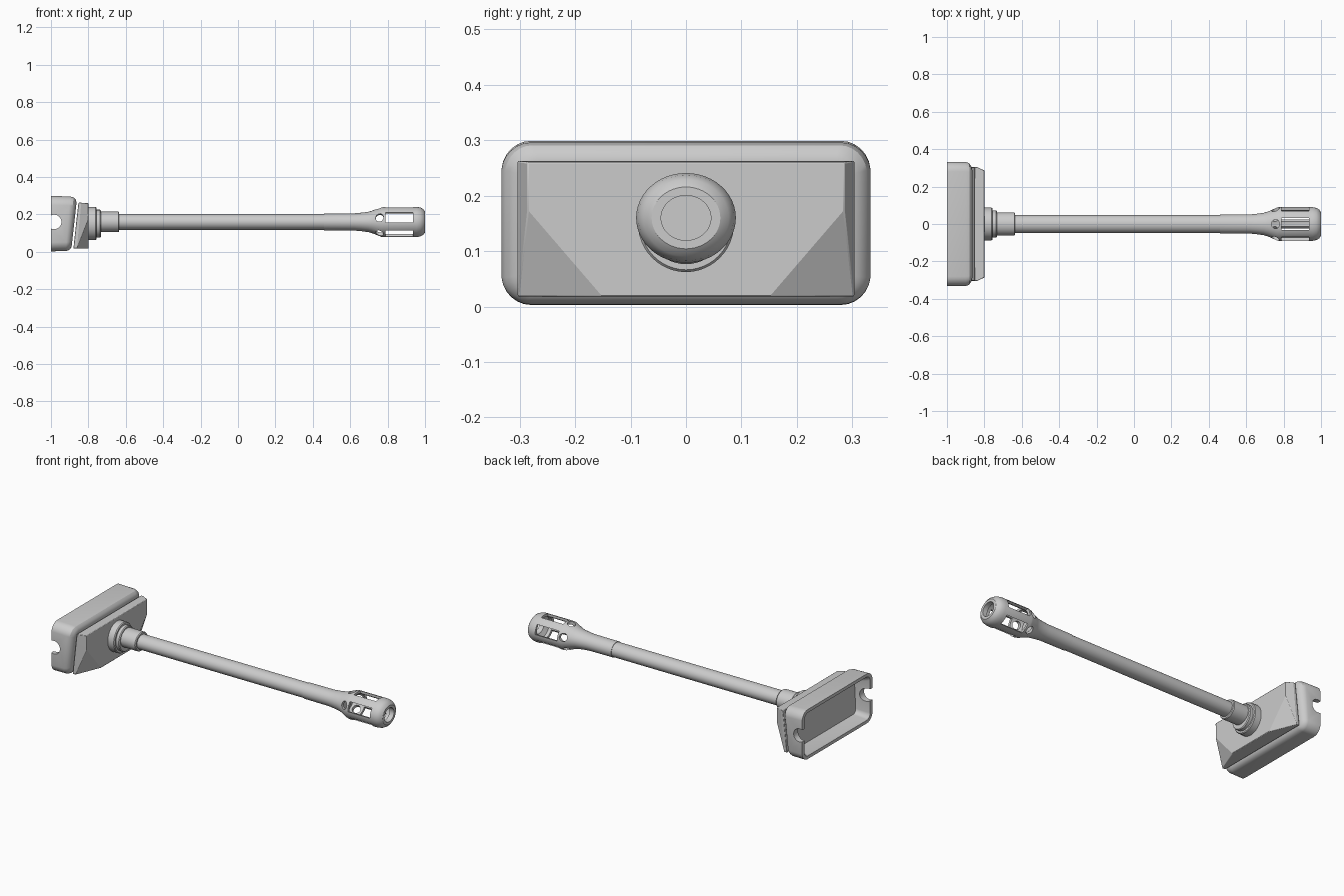
import bpy, bmesh
from math import sin, cos, pi, radians
from mathutils import Matrix, Vector

if "Cube" in bpy.data.objects:
    bpy.data.objects.remove(bpy.data.objects["Cube"])


def finish(bm, name, angle=30, bevel=0):
    bmesh.ops.remove_doubles(bm, verts=bm.verts, dist=1e-5)
    bmesh.ops.recalc_face_normals(bm, faces=bm.faces)
    me = bpy.data.meshes.new(name)
    bm.to_mesh(me)
    bm.free()
    ob = bpy.data.objects.new(name, me)
    bpy.context.collection.objects.link(ob)
    if bevel:
        m = ob.modifiers.new("bevel", 'BEVEL')
        m.width, m.segments, m.limit_method = bevel, 2, 'ANGLE'
    smooth(ob, angle)
    return ob


def smooth(ob, angle=30):
    bpy.ops.object.select_all(action='DESELECT')
    ob.select_set(True)
    bpy.context.view_layer.objects.active = ob
    bpy.ops.object.shade_smooth_by_angle(angle=radians(angle))


def loft(loops, closed=False):
    bm = bmesh.new()
    rings = [[bm.verts.new(p) for p in loop] for loop in loops]
    n = len(rings[0])
    for a, b in zip(rings, rings[1:]):
        for i in range(n):
            j = (i + 1) % n
            bm.faces.new((a[i], a[j], b[j], b[i]))
    bm.faces.new(rings[0])
    bm.faces.new(rings[-1])
    return bm


def lathe(name, profile, zc=0.16, squash=0.9, n=48):
    # revolve (x, radius) about the x axis, slightly flattened in z
    return finish(loft([[(x, r * cos(2 * pi * i / n), zc + squash * r * sin(2 * pi * i / n))
                         for i in range(n)] for x, r in profile]), name)


def cut(ob, cutter):
    cutter.hide_render = True
    m = ob.modifiers.new("cut", 'BOOLEAN')
    m.object, m.operation, m.solver = cutter, 'DIFFERENCE', 'EXACT'
    bpy.context.view_layer.objects.active = ob
    bpy.ops.object.modifier_apply(modifier=m.name)
    bpy.data.objects.remove(cutter)
    smooth(ob)


def rounded(x, hy, z0, z1, r, tilt=0.0):
    pts = []
    for k, (sy, z) in enumerate(((1, z1 - r), (-1, z1 - r), (-1, z0 + r), (1, z0 + r))):
        for i in range(7):
            a = pi / 2 * (k + i / 6)
            y, zz = sy * (hy - r) + r * cos(a), z + r * sin(a)
            y *= 1 - 0.03 * ((zz - 0.15) / 0.15) ** 2      # slight bulge of the ends
            pts.append((x + tilt * (zz - 0.15), y, zz))
    return pts


# Hollow head, open at the back, with a tilted rounded front
head = finish(loft([
    rounded(-0.876, 0.300, 0.028, 0.264, 0.030, 0.11),
    rounded(-0.882, 0.316, 0.016, 0.280, 0.038, 0.11),
    rounded(-0.893, 0.330, 0.008, 0.291, 0.045, 0.10),
    rounded(-0.910, 0.337, 0.004, 0.296, 0.048, 0.08),
    rounded(-1.000, 0.337, 0.003, 0.299, 0.048),
    rounded(-1.000, 0.315, 0.022, 0.280, 0.032),
    rounded(-0.988, 0.307, 0.029, 0.273, 0.028),
    rounded(-0.920, 0.285, 0.045, 0.255, 0.025, 0.05)]), "head_shell")

# Round notches through both ends of the head
bm = bmesh.new()
bmesh.ops.create_cone(bm, cap_ends=True, segments=32, radius1=0.039, radius2=0.039, depth=1,
                      matrix=Matrix.Translation((-0.983, 0, 0.16)) @ Matrix.Rotation(pi / 2, 4, 'X'))
cut(head, finish(bm, "notch_cutter"))

# Faceted mounting plate with cut lower corners
bm = bmesh.new()
V = {}
for s in (1, -1):
    for key, p in dict(bt=(-0.853, 0.304, 0.263), bm=(-0.863, 0.304, 0.175), bb=(-0.880, 0.304, 0.018),
                       rt=(-0.838, 0.304, 0.263), rm=(-0.846, 0.304, 0.175), rb=(-0.862, 0.304, 0.018),
                       ft=(-0.800, 0.286, 0.261), fm=(-0.800, 0.286, 0.175),
                       fb=(-0.800, 0.150, 0.017), bl=(-0.880, 0.150, 0.018)).items():
        V[key, s] = bm.verts.new((p[0], s * p[1], p[2]))
    for f in ("bt bm rm rt", "bm bb rb rm", "rt rm fm ft", "rm rb fm", "rb fb fm", "bb bl fb rb"):
        bm.faces.new([V[k, s] for k in f.split()])
for f in ("ft fm fb", "bt rt ft", "bt bm bb bl", "bl fb"):
    keys = f.split()
    bm.faces.new([V[k, 1] for k in keys] + [V[k, -1] for k in reversed(keys)])
finish(bm, "mounting_plate", 20, bevel=0.003)

# Stepped collar, sleeve and rod
lathe("collar", [(-0.815, 0.087), (-0.761, 0.087), (-0.756, 0.083), (-0.756, 0.073),
                 (-0.738, 0.073), (-0.733, 0.069)], zc=0.151, squash=1.02)
lathe("sleeve", [(-0.76, 0.061), (-0.640, 0.061), (-0.635, 0.057)])
lathe("rod", [(-0.66, 0.047), (0.48, 0.047)])

# Flared hollow tip
tip = lathe("cage_tip", [
    (0.46, 0.050), (0.62, 0.051), (0.66, 0.055), (0.695, 0.060), (0.715, 0.066), (0.765, 0.088),
    (0.775, 0.090), (0.955, 0.090), (0.975, 0.086), (0.99, 0.077), (1.0, 0.062), (1.0, 0.045),
    (0.97, 0.045), (0.955, 0.074), (0.785, 0.074), (0.725, 0.050)])

# Five long windows and five round holes around the tip
bm = bmesh.new()
for k in range(5):
    turn = (Matrix.Translation((0, 0, 0.16)) @ Matrix.Diagonal((1, 1, 0.9, 1))
            @ Matrix.Rotation(2 * pi * k / 5, 4, 'X'))
    bmesh.ops.create_cube(bm, size=1, matrix=turn @ Matrix.Translation((0.862, 0, 0.09))
                          @ Matrix.Diagonal((0.145, 0.062, 0.07, 1)))
    bmesh.ops.create_cone(bm, cap_ends=True, segments=24, radius1=1, radius2=1, depth=1,
                          matrix=turn @ Matrix.Translation((0.757, 0, 0.085))
                          @ Matrix.Diagonal((0.021, 0.025, 0.076, 1)))
cut(tip, finish(bm, "window_cutter"))
